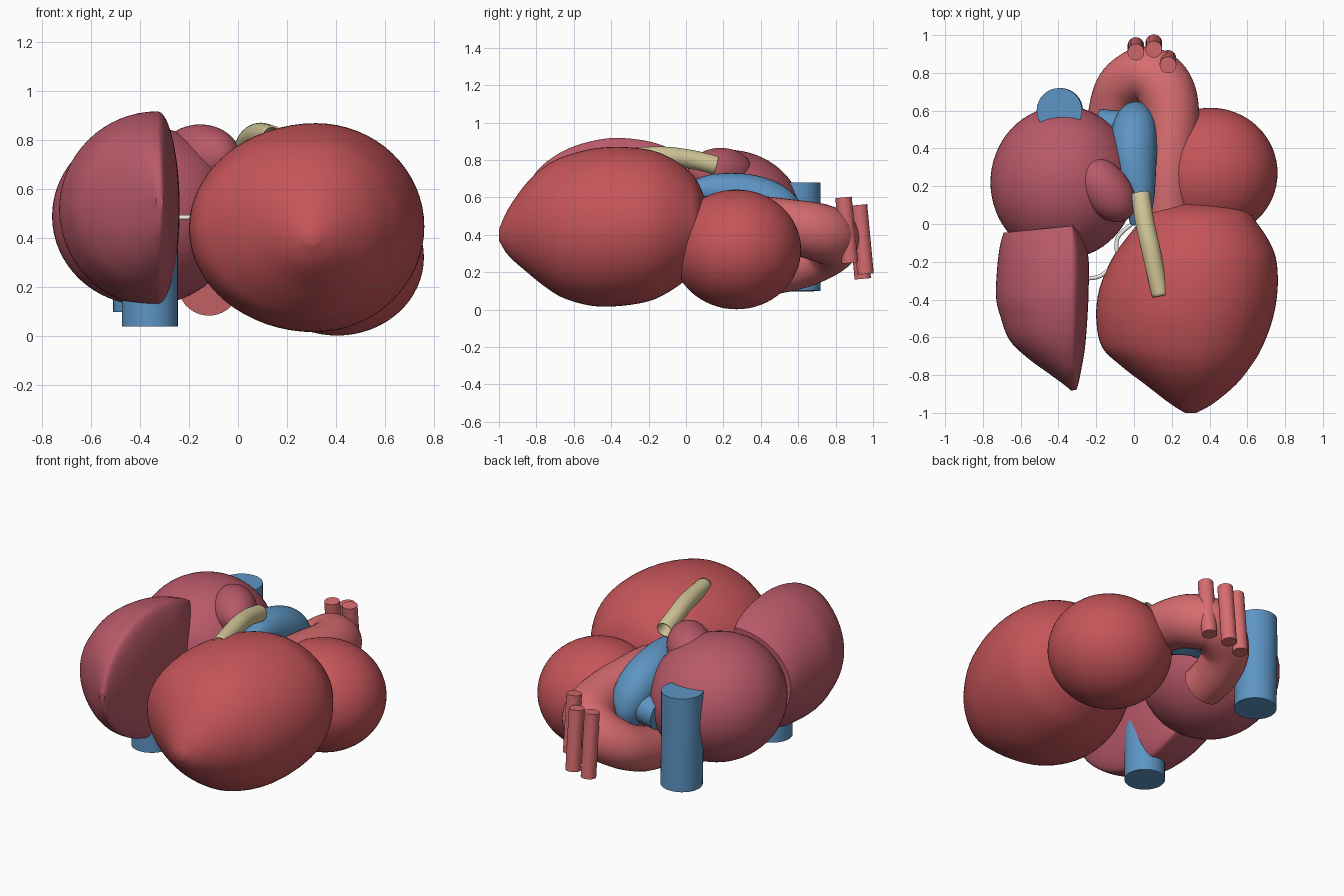
import bpy, bmesh, math
from mathutils import Vector, Matrix

if "Cube" in bpy.data.objects:
    bpy.data.objects.remove(bpy.data.objects["Cube"])

MATS = {}


def colour(obj, name, rgb):
    if name not in MATS:
        MATS[name] = bpy.data.materials.new(name)
        MATS[name].diffuse_color = (*rgb, 1)
    obj.data.materials.append(MATS[name])


RED = ("muscle_red", (0.56, 0.09, 0.10))
PURPLE = ("muscle_purple", (0.48, 0.10, 0.14))
ARTERY = ("artery_red", (0.68, 0.15, 0.16))
BLUE = ("vein_blue", (0.11, 0.30, 0.55))
YELLOW = ("tube_yellow", (0.66, 0.58, 0.32))
WHITE = ("cord_white", (0.85, 0.85, 0.78))


def finish(name, bm, mat, angle=40):
    bmesh.ops.recalc_face_normals(bm, faces=bm.faces)
    me = bpy.data.meshes.new(name)
    bm.to_mesh(me)
    bm.free()
    ob = bpy.data.objects.new(name, me)
    bpy.context.collection.objects.link(ob)
    colour(ob, *mat)
    bpy.ops.object.select_all(action='DESELECT')
    ob.select_set(True)
    bpy.context.view_layer.objects.active = ob
    bpy.ops.object.shade_smooth_by_angle(angle=math.radians(angle))
    return ob


def spline(rows, steps):
    """Catmull-Rom interpolation through rows of numbers."""
    if len(rows) < 3:
        return rows
    out = []
    for i in range(len(rows) - 1):
        a, b = rows[max(i - 1, 0)], rows[i]
        c, d = rows[i + 1], rows[min(i + 2, len(rows) - 1)]
        for s in range(steps):
            t = s / steps
            out.append([q + 0.5 * t * (r - p + t * (2*p - 5*q + 4*r - w + t * (3*(q - r) + w - p)))
                        for p, q, r, w in zip(a, b, c, d)])
    return out + [list(rows[-1])]


def loft(name, rings, mat, caps=True):
    bm = bmesh.new()
    loops = [[bm.verts.new(p) for p in r] for r in rings]
    n = len(loops[0])
    for a, b in zip(loops, loops[1:]):
        for i in range(n):
            j = (i + 1) % n
            bm.faces.new((a[i], a[j], b[j], b[i]))
    if caps:
        bm.faces.new(loops[0])
        bm.faces.new(loops[-1])
    return finish(name, bm, mat)


def chamber(name, rows, mat, n=64, tilt=0):
    """Rows: y, left x, middle x, right x, bottom z, top z."""
    rings = []
    for y, xl, xc, xr, zb, zt in spline(rows, 5):
        ring = []
        for i in range(n):
            a = math.tau * i / n
            c = math.cos(a)
            x = xc + c * ((xr - xc) if c > 0 else (xc - xl))
            z = (zb + zt) / 2 + math.sin(a) * (zt - zb) / 2
            ring.append((x, y + tilt * (x - xc), z))
        rings.append(ring)
    return loft(name, rings, mat)


def tube(name, path, mat, n=32, caps=True):
    """Path rows: x, y, z, radius."""
    pts = spline(path, 8)
    pos = [Vector(p[:3]) for p in pts]
    rings, side = [], None
    for i, p in enumerate(pos):
        t = (pos[min(i + 1, len(pos) - 1)] - pos[max(i - 1, 0)]).normalized()
        if side is None:
            side = t.orthogonal()
        side = (side - t * side.dot(t)).normalized()
        up = t.cross(side)
        rings.append([p + pts[i][3] * (side * math.cos(math.tau * k / n) + up * math.sin(math.tau * k / n))
                      for k in range(n)])
    return loft(name, rings, mat, caps)


def ball(name, loc, size, mat, spin=0):
    bm = bmesh.new()
    m = Matrix.Translation(loc) @ Matrix.Rotation(math.radians(spin), 4, 'Z') @ Matrix.Diagonal((*size, 1))
    bmesh.ops.create_uvsphere(bm, u_segments=64, v_segments=32, radius=1, matrix=m)
    return finish(name, bm, mat)


# Ventricles
chamber("left_ventricle", [
    (-1.0, 0.27, 0.30, 0.33, 0.37, 0.43), (-0.95, 0.19, 0.30, 0.42, 0.29, 0.54),
    (-0.85, 0.06, 0.31, 0.54, 0.20, 0.68), (-0.75, -0.07, 0.31, 0.62, 0.12, 0.77),
    (-0.65, -0.17, 0.31, 0.68, 0.06, 0.82), (-0.5, -0.20, 0.31, 0.735, 0.02, 0.86),
    (-0.35, -0.185, 0.32, 0.76, 0.02, 0.87), (-0.2, -0.125, 0.33, 0.755, 0.045, 0.855),
    (-0.1, -0.06, 0.33, 0.72, 0.09, 0.82), (0.0, 0.02, 0.33, 0.655, 0.16, 0.755),
    (0.07, 0.08, 0.33, 0.59, 0.24, 0.67), (0.12, 0.22, 0.33, 0.43, 0.38, 0.53)], RED)
chamber("right_ventricle", [
    (-0.88, -0.335, -0.32, -0.305, 0.52, 0.58), (-0.85, -0.365, -0.32, -0.295, 0.43, 0.66),
    (-0.78, -0.45, -0.325, -0.28, 0.33, 0.76), (-0.68, -0.57, -0.33, -0.262, 0.24, 0.835),
    (-0.58, -0.66, -0.33, -0.252, 0.18, 0.88), (-0.46, -0.705, -0.33, -0.244, 0.135, 0.91),
    (-0.35, -0.73, -0.33, -0.24, 0.12, 0.918),
    (-0.2, -0.725, -0.33, -0.24, 0.13, 0.90), (-0.08, -0.71, -0.33, -0.265, 0.17, 0.86),
    (-0.01, -0.69, -0.33, -0.31, 0.21, 0.82)], PURPLE, tilt=0.1)

# Atria and auricle
ball("left_atrium", (0.405, 0.27, 0.322), (0.355, 0.345, 0.32), RED)
ball("right_atrium", (-0.375, 0.22, 0.49), (0.385, 0.405, 0.365), PURPLE)
ball("right_auricle", (-0.155, 0.185, 0.735), (0.2, 0.13, 0.13), PURPLE, -50)

# Great veins
tube("upper_vein", [(-0.39, 0.60, 0.10, 0.12), (-0.395, 0.60, 0.40, 0.12), (-0.395, 0.60, 0.68, 0.12)], BLUE)
tube("lower_vein", [(-0.36, -0.335, 0.04, 0.115), (-0.36, -0.335, 0.45, 0.115)], BLUE)

# Aorta and its three branches
tube("aorta", [
    (0.18, 0.02, 0.48, 0.12), (0.185, 0.28, 0.485, 0.13), (0.20, 0.56, 0.445, 0.145),
    (0.16, 0.72, 0.41, 0.155), (0.06, 0.79, 0.37, 0.15), (-0.06, 0.73, 0.30, 0.135),
    (-0.11, 0.60, 0.24, 0.13), (-0.12, 0.46, 0.205, 0.125)], ARTERY)
for i, (x, y, top, low) in enumerate([(0.01, 0.91, 0.555, 0.165), (0.105, 0.925, 0.56, 0.19), (0.18, 0.842, 0.60, 0.25)]):
    tube(f"aorta_branch_{i + 1}", [(x, y + 0.035, low, 0.044), (x, y, top, 0.044)], ARTERY, n=24)

# Pulmonary trunk with a cross branch
tube("pulmonary_trunk", [
    (0.03, 0.0, 0.62, 0.05), (0.025, 0.15, 0.64, 0.085), (0.0, 0.33, 0.605, 0.12),
    (0.0, 0.48, 0.545, 0.12), (0.01, 0.55, 0.45, 0.10), (0.01, 0.55, 0.36, 0.07)], BLUE)
tube("pulmonary_branch", [(-0.19, 0.52, 0.44, 0.09), (-0.02, 0.50, 0.45, 0.09), (0.16, 0.46, 0.40, 0.08)], BLUE)

# Yellow open-ended tube
probe = tube("open_tube", [
    (0.035, 0.16, 0.772, 0.05), (0.055, 0.02, 0.805, 0.05), (0.09, -0.14, 0.822, 0.05),
    (0.14, -0.38, 0.815, 0.045)], YELLOW, caps=False)
solid = probe.modifiers.new("wall", 'SOLIDIFY')
solid.thickness = 0.008

# Thin white cords between the ventricles
tube("cord_1", [(-0.30, -0.29, 0.485, 0.011), (-0.19, -0.28, 0.485, 0.011), (-0.12, -0.23, 0.485, 0.011)], WHITE, n=12)
tube("cord_2", [(-0.09, -0.16, 0.485, 0.011), (-0.085, -0.07, 0.485, 0.011), (0.0, 0.01, 0.49, 0.011)], WHITE, n=12)

for m in bpy.data.materials:
    if m.users and not m.is_grease_pencil:
        m.use_nodes = True
        m.node_tree.nodes["Principled BSDF"].inputs["Base Color"].default_value = m.diffuse_color
